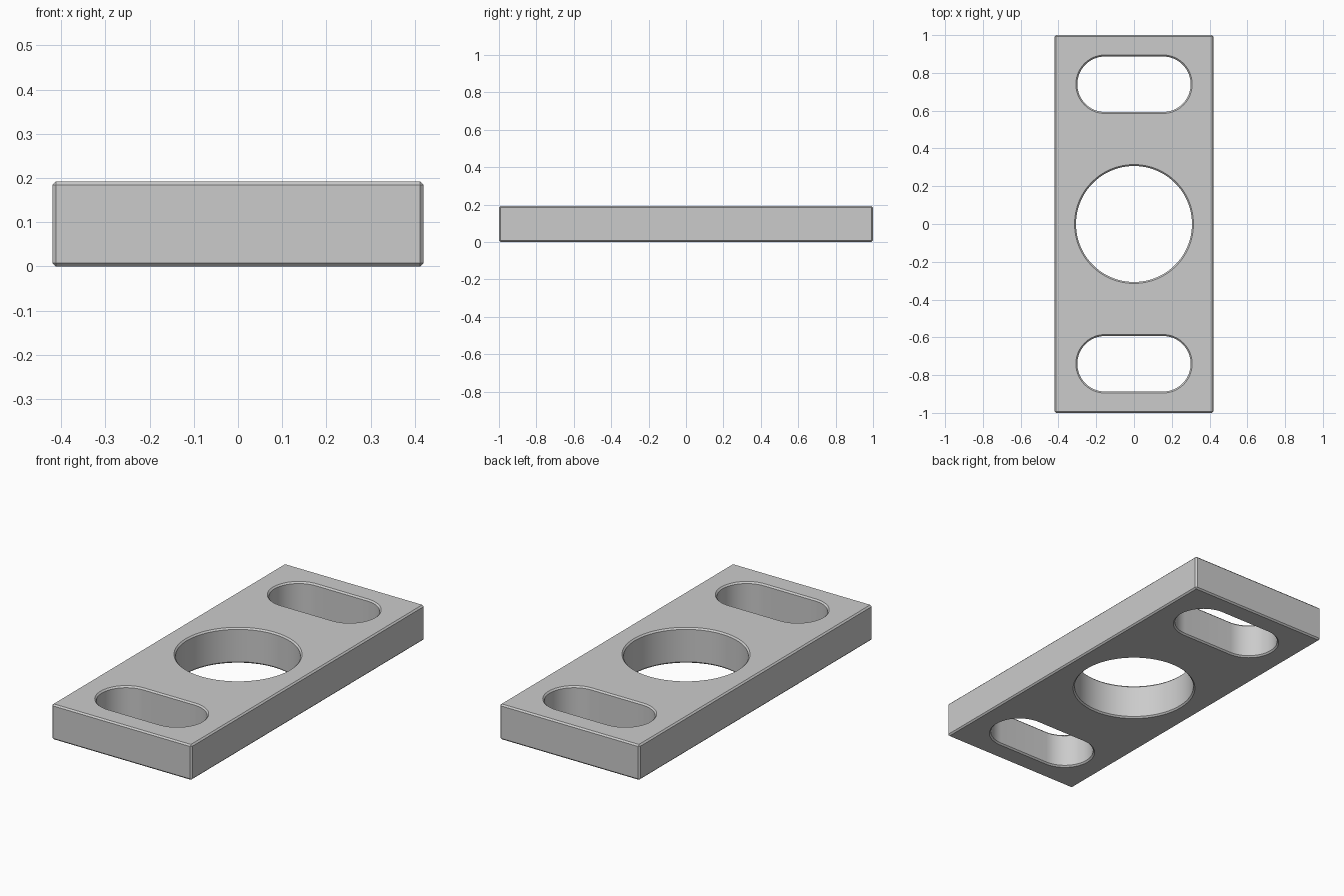
import bpy
import bmesh
from math import cos, sin, pi
from mathutils import Vector

if "Cube" in bpy.data.objects:
    bpy.data.objects.remove(bpy.data.objects["Cube"], do_unlink=True)

HEIGHT = 0.192
CHAMFER = 0.008


def outline(cx, cy, hx, hy, r, steps):
    """Rounded rectangle: quarter arcs of radius r about four corner centres."""
    points = []
    for quarter, (sx, sy) in enumerate([(1, 1), (-1, 1), (-1, -1), (1, -1)]):
        for i in range(steps + 1):
            a = (quarter + i / steps) * pi / 2
            points.append((cx + sx * hx + r * cos(a), cy + sy * hy + r * sin(a)))
    return points


def add_wall(bm, cx, cy, hx, hy, r, steps, end_grow):
    """Wall with chamfered ends; returns the bottom and top rims."""
    levels = [(0, end_grow), (CHAMFER, 0), (HEIGHT - CHAMFER, 0), (HEIGHT, end_grow)]
    rings = [[bm.verts.new((x, y, z)) for x, y in outline(cx, cy, hx, hy, r + grow, steps)]
             for z, grow in levels]
    count = len(rings[0])
    for low, high in zip(rings, rings[1:]):
        for i in range(count):
            j = (i + 1) % count
            bm.faces.new((low[i], low[j], high[j], high[i]))


bm = bmesh.new()
# Outer sides with chamfered edges
add_wall(bm, 0, 0, 0.42 - CHAMFER, 1 - CHAMFER, CHAMFER, 1, -CHAMFER)
# Round centre hole
add_wall(bm, 0, 0, 0, 0, 0.307, 24, CHAMFER)
# Slot near each end
for side in (-1, 1):
    add_wall(bm, 0, side * 0.74, 0.153, 0, 0.147, 16, CHAMFER)
bmesh.ops.remove_doubles(bm, verts=bm.verts, dist=0.0001)

# Flat faces between the rims
for z, direction in ((0, -1), (HEIGHT, 1)):
    rims = [e for e in bm.edges if e.is_boundary
            and all(abs(v.co.z - z) < 0.0001 for v in e.verts)]
    bmesh.ops.triangle_fill(bm, edges=rims, use_beauty=True,
                            normal=Vector((0, 0, direction)))
bmesh.ops.recalc_face_normals(bm, faces=bm.faces)

mesh = bpy.data.meshes.new("slotted_plate")
bm.to_mesh(mesh)
bm.free()
plate = bpy.data.objects.new("slotted_plate", mesh)
bpy.context.collection.objects.link(plate)

# Plain grey finish
grey = bpy.data.materials.new("light_grey")
grey.use_nodes = True
colour = (0.6, 0.6, 0.6, 1)
grey.diffuse_color = colour
grey.node_tree.nodes["Principled BSDF"].inputs["Base Color"].default_value = colour
mesh.materials.append(grey)

# Smooth hole walls, crisp chamfers
bpy.context.view_layer.objects.active = plate
plate.select_set(True)
bpy.ops.object.shade_smooth_by_angle(angle=pi / 6)
